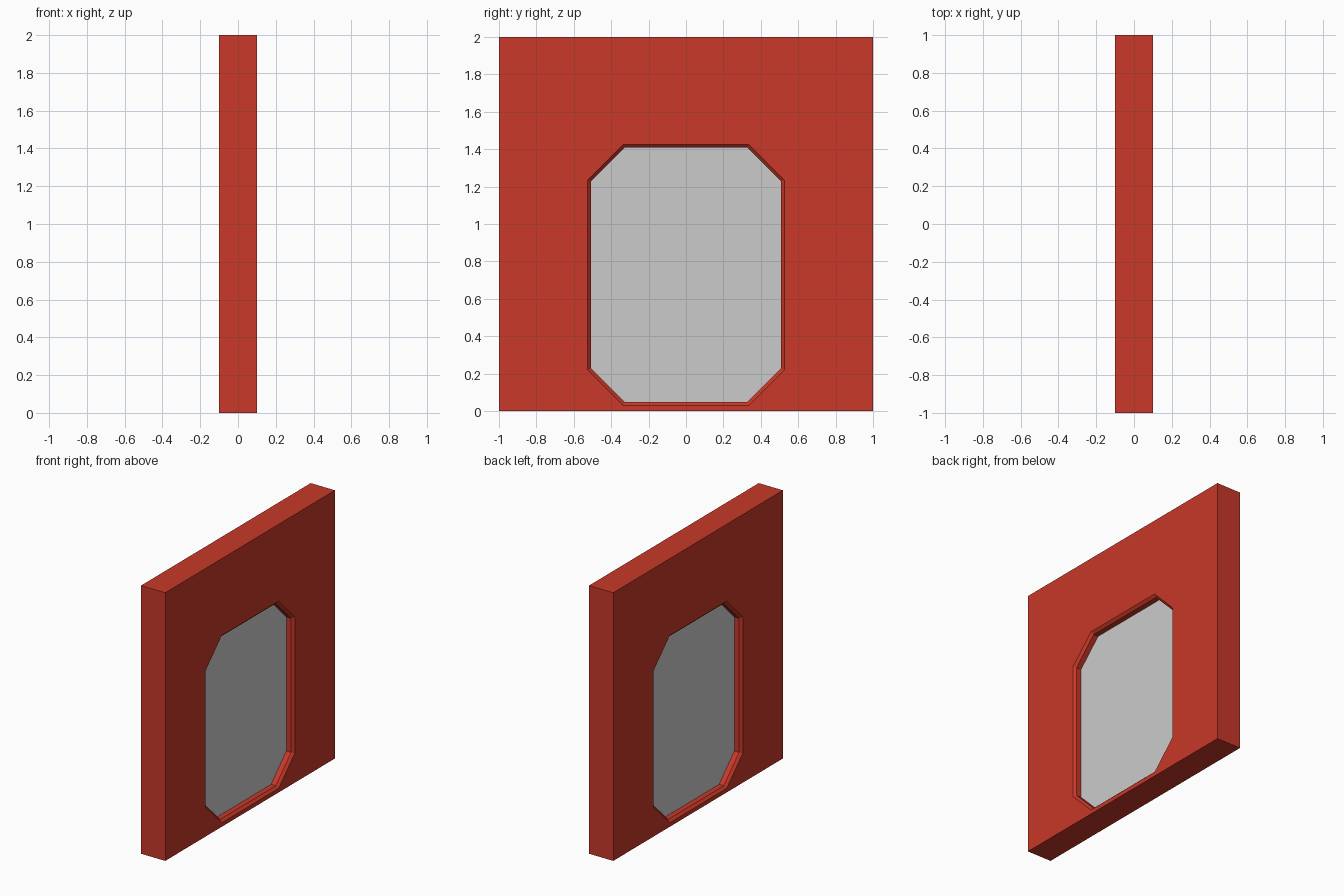
import bpy, bmesh

if "Cube" in bpy.data.objects:
    bpy.data.objects.remove(bpy.data.objects["Cube"])

HALF = 0.1        # half the wall thickness
BEVEL = 0.018     # softened rim of the opening
RECESS = 0.043    # half the thickness of the inset panel


def octagon(grow):
    """Chamfered rectangle (y, z) of the opening, offset outwards by grow."""
    w, h, c = 0.508 + grow, 0.68 + grow, 0.18 + grow * 0.586
    z = 0.728
    return [(w, z - h + c), (w, z + h - c), (w - c, z + h), (c - w, z + h),
            (-w, z + h - c), (-w, z - h + c), (c - w, z - h), (w - c, z - h)]


def ring(bm, x, points):
    return [bm.verts.new((x, y, z)) for y, z in points]


def loop_edges(bm, vs):
    return [bm.edges.get((a, b)) or bm.edges.new((a, b))
            for a, b in zip(vs, vs[1:] + vs[:1])]


def bridge(bm, r1, r2):
    n = len(r1)
    for i in range(n):
        j = (i + 1) % n
        bm.faces.new((r1[i], r1[j], r2[j], r2[i]))


def finish(bm, name, color=None):
    bmesh.ops.recalc_face_normals(bm, faces=bm.faces[:])
    me = bpy.data.meshes.new(name)
    bm.to_mesh(me)
    bm.free()
    ob = bpy.data.objects.new(name, me)
    bpy.context.collection.objects.link(ob)
    if color:
        mat = bpy.data.materials.new(name + "_paint")
        mat.diffuse_color = color
        mat.use_nodes = True
        mat.node_tree.nodes["Principled BSDF"].inputs["Base Color"].default_value = mat.diffuse_color
        me.materials.append(mat)
    return ob


# Wall slab with a bevelled octagonal opening
bm = bmesh.new()
square = [(1, 0), (1, 2), (-1, 2), (-1, 0)]
outer = [ring(bm, x, square) for x in (-HALF, HALF)]
bridge(bm, *outer)
jamb = [ring(bm, x, octagon(g)) for x, g in
        ((-HALF, BEVEL), (BEVEL - HALF, 0), (HALF - BEVEL, 0), (HALF, BEVEL))]
for a, b in zip(jamb, jamb[1:]):
    bridge(bm, a, b)
for sq, hole in ((outer[0], jamb[0]), (outer[1], jamb[-1])):
    bmesh.ops.triangle_fill(bm, use_beauty=True,
                            edges=loop_edges(bm, sq) + loop_edges(bm, hole))
bmesh.ops.dissolve_limit(bm, angle_limit=0.01, verts=bm.verts[:], edges=bm.edges[:])
finish(bm, "wall", (0.58, 0.04, 0.022, 1))

# Grey panel filling the opening, recessed on both sides
bm = bmesh.new()
back, front = (ring(bm, x, octagon(0)) for x in (-RECESS, RECESS))
bridge(bm, back, front)
bm.faces.new(back)
bm.faces.new(front)
finish(bm, "door_panel")
